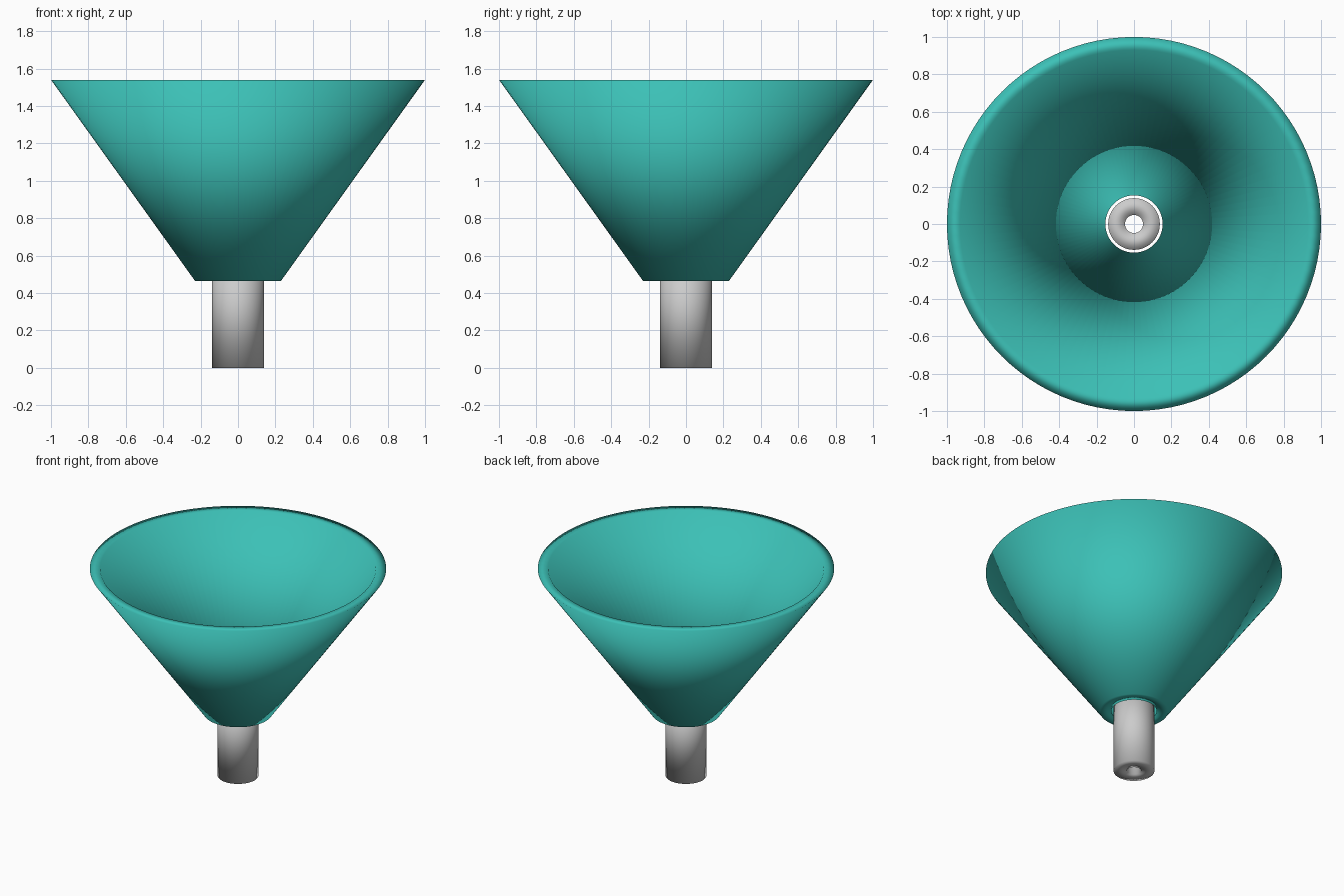
import bpy, bmesh
from math import cos, sin, tau

if "Cube" in bpy.data.objects:
    bpy.data.objects.remove(bpy.data.objects["Cube"])


def lathe(name, profile, sides=96):
    """Revolve a closed (radius, height) outline about z, fully smooth."""
    bm = bmesh.new()
    rings = []
    for i in range(sides):
        a = tau * i / sides
        rings.append([bm.verts.new((r * cos(a), r * sin(a), z)) for r, z in profile])
    n = len(profile)
    for i in range(sides):
        a, b = rings[i], rings[(i + 1) % sides]
        for j in range(n):
            k = (j + 1) % n
            bm.faces.new((a[j], b[j], b[k], a[k])).smooth = True
    bmesh.ops.recalc_face_normals(bm, faces=bm.faces)
    mesh = bpy.data.meshes.new(name)
    bm.to_mesh(mesh)
    bm.free()
    obj = bpy.data.objects.new(name, mesh)
    bpy.context.collection.objects.link(obj)
    return obj


teal = bpy.data.materials.new("teal")
teal.diffuse_color = (0.045, 0.53, 0.47, 1)
teal.use_nodes = True
teal.node_tree.nodes["Principled BSDF"].inputs["Base Color"].default_value = teal.diffuse_color

# Thick-walled open cone with a hole in the bottom
cone = lathe("funnel_cone", [(0.23, 0.465), (1.0, 1.54), (0.93, 1.54), (0.153, 0.465)])
cone.data.materials.append(teal)

# Grey spout tube, passing up through the hole with a small clearance
lathe("spout_tube", [(0.138, 0), (0.138, 0.6), (0.048, 0.6), (0.048, 0)])
